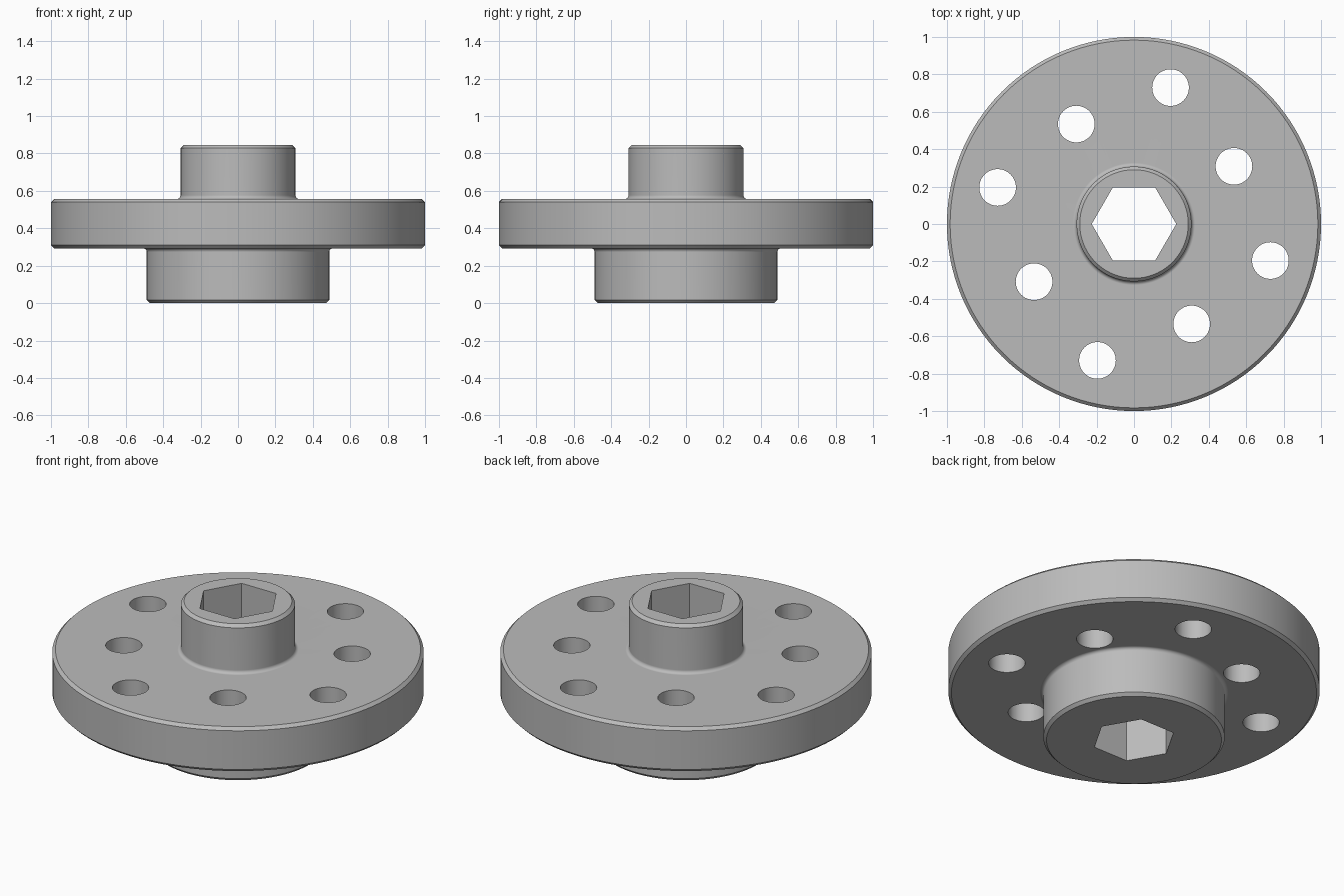
import bpy, bmesh
from math import cos, sin, pi, radians
from mathutils import Matrix

default = bpy.data.objects.get("Cube")
if default:
    bpy.data.objects.remove(default, do_unlink=True)

HUB_R, FLANGE_R, BOSS_R = 0.488, 1.0, 0.307
FLANGE_BOTTOM, FLANGE_TOP, TOP = 0.293, 0.557, 0.845
CHAMFER, FILLET, SIDES = 0.017, 0.02, 128

steel = bpy.data.materials.new("steel grey")
steel.use_nodes = True
grey = (0.5, 0.5, 0.5, 1)
steel.diffuse_color = grey
steel.node_tree.nodes["Principled BSDF"].inputs["Base Color"].default_value = grey


def make_object(name, bm):
    mesh = bpy.data.meshes.new(name)
    bmesh.ops.recalc_face_normals(bm, faces=bm.faces)
    bm.to_mesh(mesh)
    bm.free()
    mesh.materials.append(steel)
    obj = bpy.data.objects.new(name, mesh)
    bpy.context.collection.objects.link(obj)
    return obj


def fillet(cx, cz, start, end, steps=6):
    """Concave quarter arc between two angles in degrees."""
    angles = [radians(start + (end - start) * i / steps) for i in range(steps + 1)]
    return [(cx + FILLET * cos(a), cz + FILLET * sin(a)) for a in angles]


def lathe(name, profile):
    """Revolve an (r, z) outline and close it with flat end caps."""
    bm = bmesh.new()
    rings = [[bm.verts.new((r * cos(2 * pi * i / SIDES), r * sin(2 * pi * i / SIDES), z))
              for i in range(SIDES)] for r, z in profile]
    for low, high in zip(rings, rings[1:]):
        for i in range(SIDES):
            j = (i + 1) % SIDES
            bm.faces.new((low[i], low[j], high[j], high[i]))
    bm.faces.new(rings[0])
    bm.faces.new(rings[-1])
    return make_object(name, bm)


def add_prism(bm, sides, radius, x=0, y=0, turn=0):
    """Tall through-cutter."""
    place = Matrix.Translation((x, y, TOP / 2)) @ Matrix.Rotation(turn, 4, "Z")
    bmesh.ops.create_cone(bm, cap_ends=True, segments=sides, radius1=radius,
                          radius2=radius, depth=2, matrix=place)


# Stepped body: lower hub, wide flange, upper boss
outline = [(HUB_R - CHAMFER, 0), (HUB_R, CHAMFER)]
outline += fillet(HUB_R + FILLET, FLANGE_BOTTOM - FILLET, 180, 90)
outline += [(FLANGE_R - CHAMFER, FLANGE_BOTTOM), (FLANGE_R, FLANGE_BOTTOM + CHAMFER),
            (FLANGE_R, FLANGE_TOP - CHAMFER), (FLANGE_R - CHAMFER, FLANGE_TOP)]
outline += fillet(BOSS_R + FILLET, FLANGE_TOP + FILLET, 270, 180)
outline += [(BOSS_R, TOP - CHAMFER), (BOSS_R - CHAMFER, TOP)]
body = lathe("hex_hub_flange", outline)

# Hexagonal bore and eight bolt holes on two alternating circles
bm = bmesh.new()
add_prism(bm, 6, 0.226, turn=pi / 2)
for i in range(8):
    angle = radians(30 + 45 * i)
    ring = 0.755 if i % 2 else 0.617
    add_prism(bm, 48, 0.098, ring * cos(angle), ring * sin(angle))
cutter = make_object("hole_cutter", bm)
cutter.hide_render = True

cut = body.modifiers.new("holes", "BOOLEAN")
cut.object = cutter
cut.operation = "DIFFERENCE"
cut.solver = "EXACT"
bpy.ops.object.select_all(action="DESELECT")
body.select_set(True)
bpy.context.view_layer.objects.active = body
bpy.ops.object.modifier_apply(modifier=cut.name)
bpy.data.objects.remove(cutter, do_unlink=True)

# Smooth round walls, crisp edges, flat faces kept flat
bpy.ops.object.shade_smooth_by_angle(angle=radians(30))
weighted = body.modifiers.new("flat_faces", "WEIGHTED_NORMAL")
weighted.keep_sharp = True
